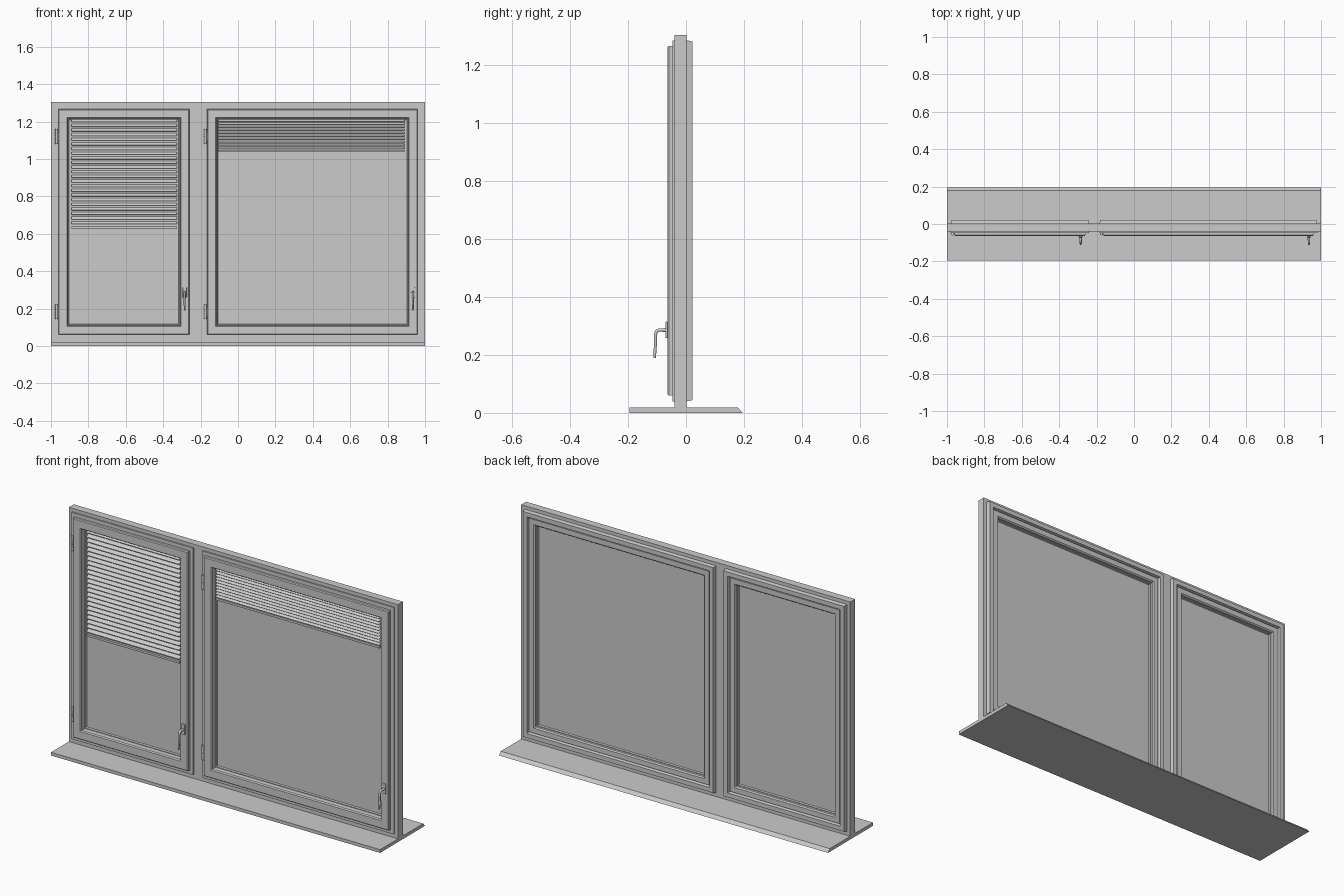
import bpy, bmesh, math
from mathutils import Matrix, Vector

if "Cube" in bpy.data.objects:
    bpy.data.objects.remove(bpy.data.objects["Cube"])

glass_mat = bpy.data.materials.new("light_glass")
glass_mat.diffuse_color = (0.85, 0.85, 0.85, 1)
glass_mat.use_nodes = True
glass_mat.node_tree.nodes["Principled BSDF"].inputs["Base Color"].default_value = glass_mat.diffuse_color


def finish(name, bm):
    bmesh.ops.recalc_face_normals(bm, faces=bm.faces)
    me = bpy.data.meshes.new(name)
    bm.to_mesh(me)
    bm.free()
    ob = bpy.data.objects.new(name, me)
    bpy.context.collection.objects.link(ob)
    return ob


def add_box(bm, lo, hi, tilt=0):
    lo, hi = Vector(lo), Vector(hi)
    m = (Matrix.Translation((lo + hi) / 2) @ Matrix.Rotation(tilt, 4, 'X')
         @ Matrix.Diagonal((*(hi - lo), 1)))
    bmesh.ops.create_cube(bm, size=1, matrix=m)


def box(name, lo, hi, bevel=0):
    bm = bmesh.new()
    add_box(bm, lo, hi)
    ob = finish(name, bm)
    if bevel:
        mod = ob.modifiers.new("bevel", 'BEVEL')
        mod.width, mod.segments = bevel, 2
    return ob


def ring(name, rect, profile):
    """Sweep a closed (inset, y) profile round a rectangle with mitred corners."""
    x0, x1, z0, z1 = rect
    bm = bmesh.new()
    loops = []
    for x, z, sx, sz in ((x0, z0, 1, 1), (x1, z0, -1, 1), (x1, z1, -1, -1), (x0, z1, 1, -1)):
        loops.append([bm.verts.new((x + sx * i, y, z + sz * i)) for i, y in profile])
    n = len(profile)
    for k in range(4):
        a, b = loops[k], loops[(k + 1) % 4]
        for j in range(n):
            bm.faces.new((a[j], a[(j + 1) % n], b[(j + 1) % n], b[j]))
    return finish(name, bm)


def smooth(ob):
    bpy.ops.object.select_all(action='DESELECT')
    ob.select_set(True)
    bpy.context.view_layer.objects.active = ob
    if ob.type == 'CURVE':
        bpy.ops.object.convert(target='MESH')
        ob = bpy.context.object
    bpy.ops.object.shade_smooth_by_angle(angle=math.radians(40))


# Sill board with sloped back edge
bm = bmesh.new()
ends = [[bm.verts.new((x, y, z)) for y, z in
         ((-.195, 0), (.195, 0), (.18, .018), (-.195, .018))] for x in (-1, 1)]
for e in ends:
    bm.faces.new(e)
for j in range(4):
    k = (j + 1) % 4
    bm.faces.new((ends[0][j], ends[0][k], ends[1][k], ends[1][j]))
finish("sill", bm)

# Fixed outer frame and mullion
ring("outer_frame", (-1, 1, .018, 1.305), [(0, -.04), (.05, -.04), (.05, .0025), (0, .0025)])
box("mullion", (-.26, -.04, .03), (-.165, .0025, 1.29))

TRIM = [(0, -.047), (.032, -.047), (.032, .005), (.028, .022), (.004, .022), (0, .0025)]
SASH = [(.02, -.059), (.024, -.064), (.065, -.064), (.07, -.058), (.07, .008),
        (.064, .014), (.036, .014), (.036, -.047), (.02, -.047)]
GASKET = [(.066, -.030), (.074, -.030), (.077, -.022), (.077, -.012), (.074, -.004), (.066, -.004)]


def handle(side, x):
    box(side + "_handle_plate", (x - .011, -.071, .258), (x + .011, -.063, .315), .003)
    cu = bpy.data.curves.new(side + "_handle", 'CURVE')
    cu.dimensions = '3D'
    cu.bevel_depth, cu.bevel_resolution, cu.use_fill_caps = .0058, 3, True
    pts = [(-.068, .286, 1.2), (-.092, .286, 1), (-.099, .284, 1), (-.103, .279, 1),
           (-.105, .270, 1), (-.1055, .24, .95), (-.107, .21, .85), (-.108, .19, .7)]
    sp = cu.splines.new('POLY')
    sp.points.add(len(pts) - 1)
    for p, (y, z, r) in zip(sp.points, pts):
        p.co, p.radius = (x, y, z, 1), r
    ob = bpy.data.objects.new(side + "_handle", cu)
    bpy.context.collection.objects.link(ob)
    smooth(ob)


def hinges(side, x):
    bm = bmesh.new()
    for zc in (1.12, .183):
        for dz, h in ((-.0205, .036), (.0205, .036), (0, .003)):
            r = .0075 if h > .01 else .006
            bmesh.ops.create_cone(bm, cap_ends=True, segments=16, radius1=r, radius2=r,
                                  depth=h + .001, matrix=Matrix.Translation((x, -.053, zc + dz)))
        add_box(bm, (x, -.056, zc - .022), (x + .013, -.05, zc + .022))
    smooth(finish(side + "_hinges", bm))


def blind(side, x0, x1, count, top, step, depth, tilt):
    bm = bmesh.new()
    for i in range(count):
        z = top - i * step
        add_box(bm, (x0, -.037 - depth / 2, z - .0008), (x1, -.037 + depth / 2, z + .0008), tilt)
    z = top - count * step
    add_box(bm, (x0, -.044, z - .006), (x1, -.030, z + .006))   # bottom rail
    finish(side + "_blind", bm)


# Two opening windows: trim, sash, gasket, glass, hinges, handle
for side, x0, x1 in (("left", -.98, -.24), ("right", -.185, .98)):
    rect = (x0, x1, .04, 1.286)
    ring(side + "_frame_trim", rect, TRIM)
    ring(side + "_sash", rect, SASH)
    ring(side + "_gasket", rect, GASKET)
    g = box(side + "_glass", (x0 + .068, -.022, .108), (x1 - .068, -.012, 1.218))
    g.data.materials.append(glass_mat)
    hinges(side, x0 + .01)
    handle(side, x1 - .045)

# Slatted blinds, left lowered halfway and right nearly raised
blind("left", -.89, -.325, 23, 1.204, .0248, .021, math.radians(42))
blind("right", -.105, .89, 10, 1.204, .0162, .021, math.radians(28))
